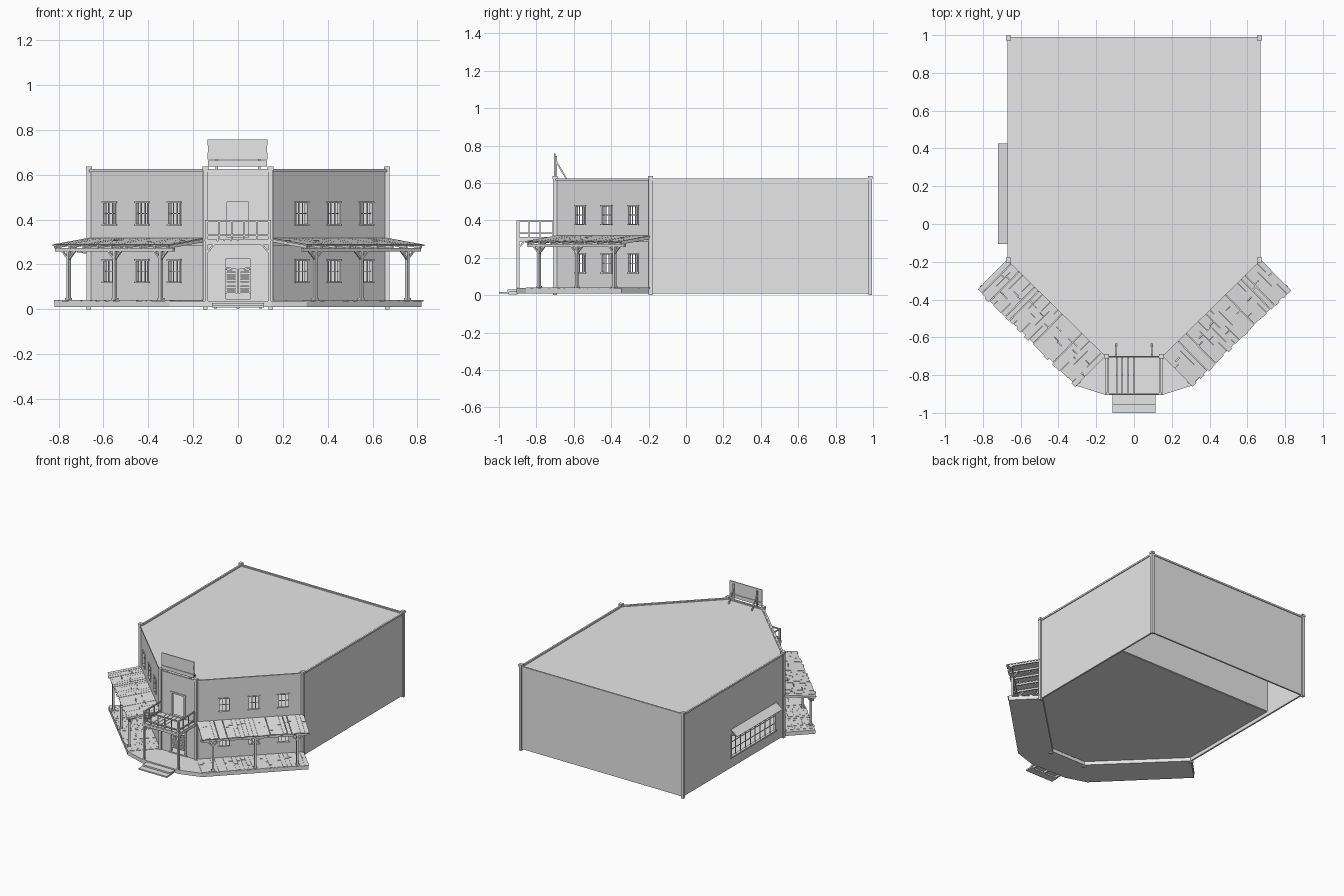
import bpy, bmesh, math, random
from mathutils import Matrix, Vector

random.seed(4)
if "Cube" in bpy.data.objects:
    bpy.data.objects.remove(bpy.data.objects["Cube"])

grey = bpy.data.materials.new("plain_grey")
grey.use_nodes = True
grey.diffuse_color = (0.8, 0.8, 0.8, 1)
grey.node_tree.nodes["Principled BSDF"].inputs["Base Color"].default_value = (0.8, 0.8, 0.8, 1)


def finish(name, bm):
    bmesh.ops.recalc_face_normals(bm, faces=bm.faces)
    mesh = bpy.data.meshes.new(name)
    bm.to_mesh(mesh)
    bm.free()
    mesh.materials.append(grey)
    bpy.context.collection.objects.link(bpy.data.objects.new(name, mesh))


def box(bm, m, us, vs, zs):
    """Box between (min, max) pairs in the frame m."""
    size = Matrix.Diagonal((us[1] - us[0], vs[1] - vs[0], zs[1] - zs[0], 1))
    mid = Matrix.Translation((sum(us) / 2, sum(vs) / 2, sum(zs) / 2))
    bmesh.ops.create_cube(bm, size=1, matrix=m @ mid @ size)


def beam(bm, m, a, b, w):
    """Square bar from a to b."""
    a, b = m @ Vector(a), m @ Vector(b)
    d = b - a
    turn = d.to_track_quat('Z', 'Y').to_matrix().to_4x4()
    bmesh.ops.create_cube(bm, size=1, matrix=Matrix.Translation((a + b) / 2) @ turn
                          @ Matrix.Diagonal((w, w, d.length, 1)))


def prism(bm, points, z0, z1):
    face = bm.faces.new([bm.verts.new((x, y, z0)) for x, y in points])
    out = bmesh.ops.extrude_face_region(bm, geom=[face], use_keep_orig=True)
    bmesh.ops.translate(bm, vec=(0, 0, z1 - z0),
                        verts=[v for v in out["geom"] if isinstance(v, bmesh.types.BMVert)])


def wall(name, m, u0, u1, holes=()):
    """Wall panel with rectangular openings (u0, u1, z0, z1)."""
    bm = bmesh.new()
    us = sorted({u0, u1, *[h[0] for h in holes], *[h[1] for h in holes]})
    zs = sorted({0.01, 0.622, *[h[2] for h in holes], *[h[3] for h in holes]})
    grid = [[bm.verts.new((u, 0, z)) for z in zs] for u in us]
    for i in range(len(us) - 1):
        for j in range(len(zs) - 1):
            cu, cz = (us[i] + us[i + 1]) / 2, (zs[j] + zs[j + 1]) / 2
            if not any(h[0] < cu < h[1] and h[2] < cz < h[3] for h in holes):
                bm.faces.new((grid[i][j], grid[i + 1][j], grid[i + 1][j + 1], grid[i][j + 1]))
    out = bmesh.ops.extrude_face_region(bm, geom=bm.faces[:], use_keep_orig=True)
    bmesh.ops.translate(bm, vec=(0, -0.012, 0),
                        verts=[v for v in out["geom"] if isinstance(v, bmesh.types.BMVert)])
    bm.transform(m)
    finish(name, bm)


def sash(bm, m, hole, cols, rows, border=0.007):
    """Casing and glazing bars for one opening."""
    u0, u1, z0, z1 = hole
    for u in (u0, u1):
        box(bm, m, (u - border / 2, u + border / 2), (-0.014, 0.004), (z0, z1))
    for z in (z0, z1):
        box(bm, m, (u0 - border, u1 + border), (-0.014, 0.006), (z - border / 2, z + border / 2))
    for i in range(1, cols):
        u = u0 + (u1 - u0) * i / cols
        box(bm, m, (u - 0.002, u + 0.002), (-0.008, -0.003), (z0, z1))
    for j in range(1, rows):
        z = z0 + (z1 - z0) * j / rows
        box(bm, m, (u0, u1), (-0.008, -0.003), (z - 0.002, z + 0.002))


def frame(origin, u, v):
    return Matrix(((u[0], v[0], 0, origin[0]), (u[1], v[1], 0, origin[1]),
                   (0, 0, 1, 0), (0, 0, 0, 1)))


WORLD = Matrix.Identity(4)
FRONT = frame((0, -0.7), (1, 0), (0, -1))
BACK = frame((0, 0.985), (1, 0), (0, 1))
SIDE = frame((0.665, -0.19), (0, 1), (1, 0))
WING = frame((0.145, -0.7), (0.714, 0.7), (0.7, -0.714))
MIRROR = Matrix.Diagonal((-1, 1, 1, 1))
LENGTH = 0.728

# Outer walls
door = (-0.062, 0.062, 0.04, 0.23)
upper_door = (-0.055, 0.052, 0.315, 0.485)
shop_window = (0.09, 0.61, 0.085, 0.25)
wing_windows = [(s - 0.037, s + 0.037, z0, z0 + 0.1)
                for s in (0.193, 0.395, 0.598) for z0 in (0.12, 0.378)]
wall("front_wall", FRONT, -0.145, 0.145, [door, upper_door])
wall("back_wall", BACK, -0.665, 0.665)
wall("left_side_wall", SIDE, 0, 1.175)
wall("right_side_wall", MIRROR @ SIDE, 0, 1.175, [shop_window])

# Roof, floors and inner partition
half = [(0.145, -0.7), (0.665, -0.19), (0.665, 0.985)]
outline = half + [(-x, y) for x, y in reversed(half)]
inside = [(x * 0.985, min(y * 0.985, 0.62)) for x, y in outline]
for name, pts, z0, z1 in (("flat_roof", [(x * 0.99, y * 0.99) for x, y in outline], 0.608, 0.618),
                          ("ground_floor", inside, 0.036, 0.045),
                          ("upper_floor", inside, 0.295, 0.305)):
    bm = bmesh.new()
    prism(bm, pts, z0, z1)
    finish(name, bm)
bm = bmesh.new()
box(bm, WORLD, (-0.655, 0.655), (0.615, 0.625), (0.04, 0.608))
finish("inner_partition", bm)

# Corner posts and roof trim
bm = bmesh.new()
for x, y in outline:
    box(bm, WORLD, (x - 0.01, x + 0.01), (y - 0.01, y + 0.01), (0.0, 0.63))
    box(bm, WORLD, (x - 0.013, x + 0.013), (y - 0.013, y + 0.013), (0.622, 0.637))
finish("corner_posts", bm)
bm = bmesh.new()
for (ax, ay), (bx, by) in zip(outline, outline[1:] + outline[:1]):
    beam(bm, WORLD, (ax, ay, 0.619), (bx, by, 0.619), 0.012)
finish("roof_trim", bm)

# Porch deck and entry steps
edge = [(0.145, -0.7), (0.665, -0.19), (0.819, -0.345), (0.305, -0.856), (0.15, -0.905)]
bm = bmesh.new()
prism(bm, edge[1:] + [(-x, y) for x, y in reversed(edge[1:])]
      + [(-0.145, -0.7), (0.145, -0.7)], 0.01, 0.038)
finish("porch_deck", bm)
bm = bmesh.new()
box(bm, WORLD, (-0.115, 0.115), (-0.955, -0.9), (0.018, 0.029))
box(bm, WORLD, (-0.115, 0.115), (-1.0, -0.945), (0.008, 0.018))
for x in (-0.1, 0, 0.1):
    box(bm, WORLD, (x - 0.006, x + 0.006), (-0.95, -0.9), (0.004, 0.02))
finish("entry_steps", bm)

# Two angled wings with covered porches
for side, m in (("left", WING), ("right", MIRROR @ WING)):
    wall(side + "_wing_wall", m, 0, LENGTH, wing_windows)
    bm = bmesh.new()
    for hole in wing_windows:
        sash(bm, m, hole, 3, 2)
    finish(side + "_wing_windows", bm)

    slope = m @ Matrix.Translation((0, 0, 0.312)) @ Matrix.Rotation(-0.128, 4, 'X')
    boards, deck = bmesh.new(), bmesh.new()
    count = 25
    for i in range(count):
        u0 = 0.005 + 0.73 * i / count
        u1 = u0 + 0.73 / count - random.choice((0, 0.001, 0.004))
        cut, end = random.uniform(0.06, 0.17), random.uniform(0.222, 0.235)
        gap = random.choice((0, 0.003, 0.005))
        box(boards, slope, (u0, u1), (0.0, cut), (0, 0.006))
        box(boards, slope, (u0, u1), (cut + gap, end), (0, 0.006))
        box(deck, m, (u0, u1), (0.002, cut), (0.036, 0.041))
        box(deck, m, (u0, u1), (cut + gap, end - 0.01), (0.036, 0.041))
    finish(side + "_porch_roof_boards", boards)
    finish(side + "_porch_deck_boards", deck)

    bm = bmesh.new()
    for i in range(9):
        u = 0.015 + 0.71 * i / 8
        box(bm, slope, (u - 0.005, u + 0.005), (0, 0.222), (-0.012, 0))
    box(bm, m, (0.0, 0.738), (0.193, 0.207), (0.258, 0.274))
    box(bm, m, (0.0, LENGTH), (0, 0.01), (0.285, 0.3))
    finish(side + "_porch_rafters", bm)

    bm = bmesh.new()
    for u in (0.083, 0.37, 0.658):
        box(bm, m, (u - 0.007, u + 0.007), (0.193, 0.207), (0.038, 0.26))
        box(bm, m, (u - 0.011, u + 0.011), (0.189, 0.211), (0.038, 0.05))
        for d in (-0.042, 0.042):
            beam(bm, m, (u, 0.2, 0.222), (u + d, 0.2, 0.262), 0.008)
        beam(bm, m, (u, 0.2, 0.222), (u, 0.155, 0.28), 0.008)
    finish(side + "_porch_posts", bm)

# Balcony floor, posts and railing
bm = bmesh.new()
for i in range(10):
    x = -0.15 + 0.03 * i
    box(bm, WORLD, (x, x + random.choice((0.03, 0.027))), (-0.905, -0.7), (0.304, 0.312))
for y in (-0.9, -0.8, -0.71):
    box(bm, WORLD, (-0.148, 0.148), (y - 0.006, y + 0.006), (0.288, 0.304))
for x in (-0.142, 0.142):
    box(bm, WORLD, (x - 0.006, x + 0.006), (-0.9, -0.7), (0.288, 0.304))
finish("balcony_floor", bm)
bm = bmesh.new()
for x in (-0.14, 0.14):
    box(bm, WORLD, (x - 0.007, x + 0.007), (-0.905, -0.891), (0.038, 0.398))
    inward = -math.copysign(0.035, x)
    beam(bm, WORLD, (x, -0.898, 0.25), (x + inward, -0.898, 0.292), 0.008)
    beam(bm, WORLD, (x, -0.898, 0.25), (x, -0.86, 0.292), 0.008)
finish("balcony_posts", bm)
bm = bmesh.new()
for z in (0.33, 0.394):
    beam(bm, WORLD, (-0.14, -0.898, z), (0.14, -0.898, z), 0.008)
    for x in (-0.14, 0.14):
        beam(bm, WORLD, (x, -0.898, z), (x, -0.7, z), 0.008)
for i in range(1, 5):
    x = -0.14 + 0.056 * i
    beam(bm, WORLD, (x, -0.898, 0.312), (x, -0.898, 0.394), 0.006)
for x in (-0.14, 0.14):
    for y in (-0.84, -0.78, -0.712):
        beam(bm, WORLD, (x, y, 0.312), (x, y, 0.394), 0.006)
finish("balcony_railing", bm)

# Entrance: casings and a pair of slatted swing doors
bm = bmesh.new()
sash(bm, FRONT, door, 1, 1, 0.012)
sash(bm, FRONT, upper_door, 1, 1, 0.012)
finish("door_casings", bm)
bm = bmesh.new()
for s in (-1, 1):
    leaf = FRONT @ Matrix.Diagonal((s, 1, 1, 1))
    for u in (0.003, 0.05):
        box(bm, leaf, (u, u + 0.008), (-0.009, -0.003), (0.07, 0.18 if u > 0.01 else 0.172))
    for i in range(10):
        z = 0.072 + 0.0105 * i
        box(bm, leaf, (0.003, 0.058), (-0.008, -0.004), (z, z + 0.0085))
    beam(bm, leaf, (0.003, -0.006, 0.176), (0.055, -0.006, 0.186), 0.008)
finish("swing_doors", bm)

# Rooftop sign board with rear struts
bm = bmesh.new()
for z0, z1, a, b in ((0.638, 0.664, -0.133, 0.13), (0.667, 0.7, -0.135, 0.132),
                     (0.7, 0.73, -0.134, 0.13), (0.73, 0.758, -0.135, 0.131)):
    box(bm, WORLD, (a, b), (-0.705, -0.698), (z0, z1))
for x in (-0.095, 0.095):
    box(bm, WORLD, (x - 0.005, x + 0.005), (-0.698, -0.69), (0.615, 0.745))
    beam(bm, WORLD, (x, -0.694, 0.715), (x, -0.635, 0.615), 0.008)
finish("roof_sign", bm)

# Large side window with a sloped awning
m = MIRROR @ SIDE
bm = bmesh.new()
sash(bm, m, shop_window, 9, 3, 0.01)
finish("shop_window", bm)
bm = bmesh.new()
shade = m @ Matrix.Translation((0, 0, 0.29)) @ Matrix.Rotation(-0.62, 4, 'X')
box(bm, shade, (0.085, 0.615), (0, 0.064), (-0.003, 0.004))
for u in (0.09, 0.605):
    beam(bm, m, (u, 0.002, 0.25), (u, 0.048, 0.256), 0.006)
finish("window_awning", bm)
